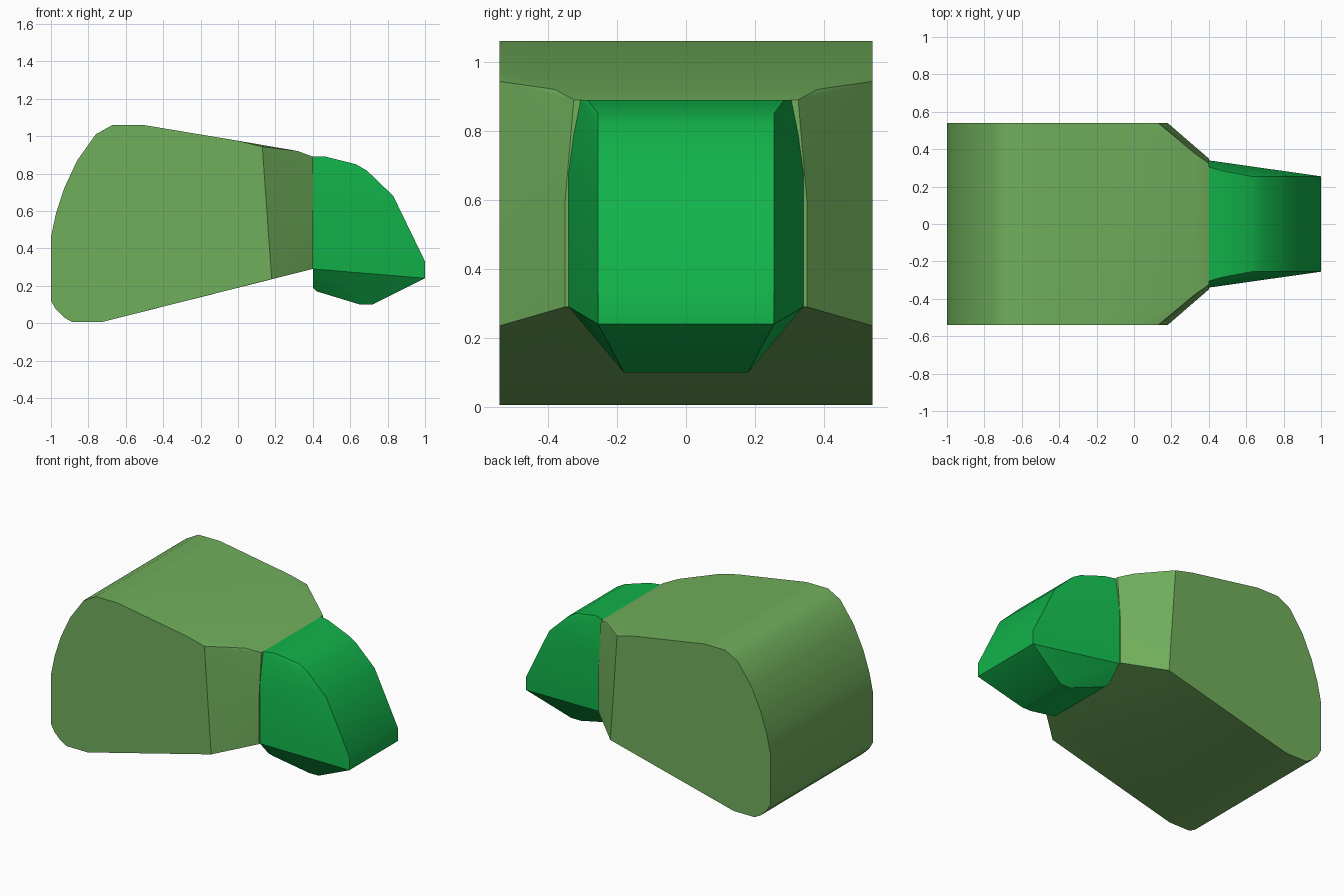
import bpy, bmesh, math

cube = bpy.data.objects.get("Cube")
if cube:
    bpy.data.objects.remove(cube, do_unlink=True)


def make_material(name, color):
    mat = bpy.data.materials.new(name)
    mat.use_nodes = True
    mat.diffuse_color = color
    mat.node_tree.nodes["Principled BSDF"].inputs["Base Color"].default_value = color
    return mat


def mirrored_hull(name, half_points, mat):
    """Faceted convex block from corner points on the +y side, mirrored to -y."""
    bm = bmesh.new()
    for x, y, z in half_points:
        for side in (1, -1):
            bm.verts.new((x, y * side, z))
    hull = bmesh.ops.convex_hull(bm, input=bm.verts[:])
    loose = {v for v in hull["geom_interior"] + hull["geom_unused"]
             if isinstance(v, bmesh.types.BMVert)}
    bmesh.ops.delete(bm, geom=list(loose), context='VERTS')
    bmesh.ops.dissolve_limit(bm, angle_limit=math.radians(1),
                             verts=bm.verts[:], edges=bm.edges[:])
    bmesh.ops.recalc_face_normals(bm, faces=bm.faces[:])
    mesh = bpy.data.meshes.new(name)
    bm.to_mesh(mesh)
    bm.free()
    obj = bpy.data.objects.new(name, mesh)
    bpy.context.collection.objects.link(obj)
    mesh.materials.append(mat)
    bpy.ops.object.select_all(action='DESELECT')
    obj.select_set(True)
    bpy.context.view_layer.objects.active = obj
    bpy.ops.object.shade_smooth_by_angle(angle=math.radians(30))
    return obj


body_green = make_material("soft green", (0.165, 0.429, 0.107, 1))
head_green = make_material("bright green", (0.006, 0.451, 0.069, 1))

# Body: rounded rear profile at full width
rear_profile = [(0.0, 0.975), (-0.51, 1.06), (-0.67, 1.06), (-0.76, 1.01),
                (-0.86, 0.87), (-0.93, 0.72), (-0.975, 0.58), (-1.0, 0.46),
                (-1.0, 0.12), (-0.975, 0.075), (-0.93, 0.03), (-0.885, 0.005),
                (-0.73, 0.005)]
body = [(x, 0.54, z) for x, z in rear_profile]
# Body: tapered shoulders towards the head
body += [(0.13, 0.54, 0.943), (0.18, 0.54, 0.235),
         (0.32, 0.38, 0.92), (0.28, 0.45, 0.26),
         (0.4, 0.325, 0.89), (0.4, 0.35, 0.60), (0.4, 0.35, 0.29)]
mirrored_hull("body", body, body_green)

# Head: wide back ring, narrower sloped face and a small jaw
back_ring = [(0.4, 0.305, 0.89), (0.4, 0.325, 0.79), (0.4, 0.34, 0.68),
             (0.4, 0.34, 0.29), (0.4, 0.25, 0.19), (0.42, 0.23, 0.17)]
face = [(0.47, 0.285, 0.89), (0.63, 0.255, 0.85), (0.69, 0.255, 0.815),
        (0.83, 0.255, 0.68), (1.0, 0.255, 0.33), (1.0, 0.255, 0.24)]
jaw = [(0.65, 0.18, 0.10), (0.72, 0.18, 0.10)]
mirrored_hull("head", back_ring + face + jaw, head_green)
